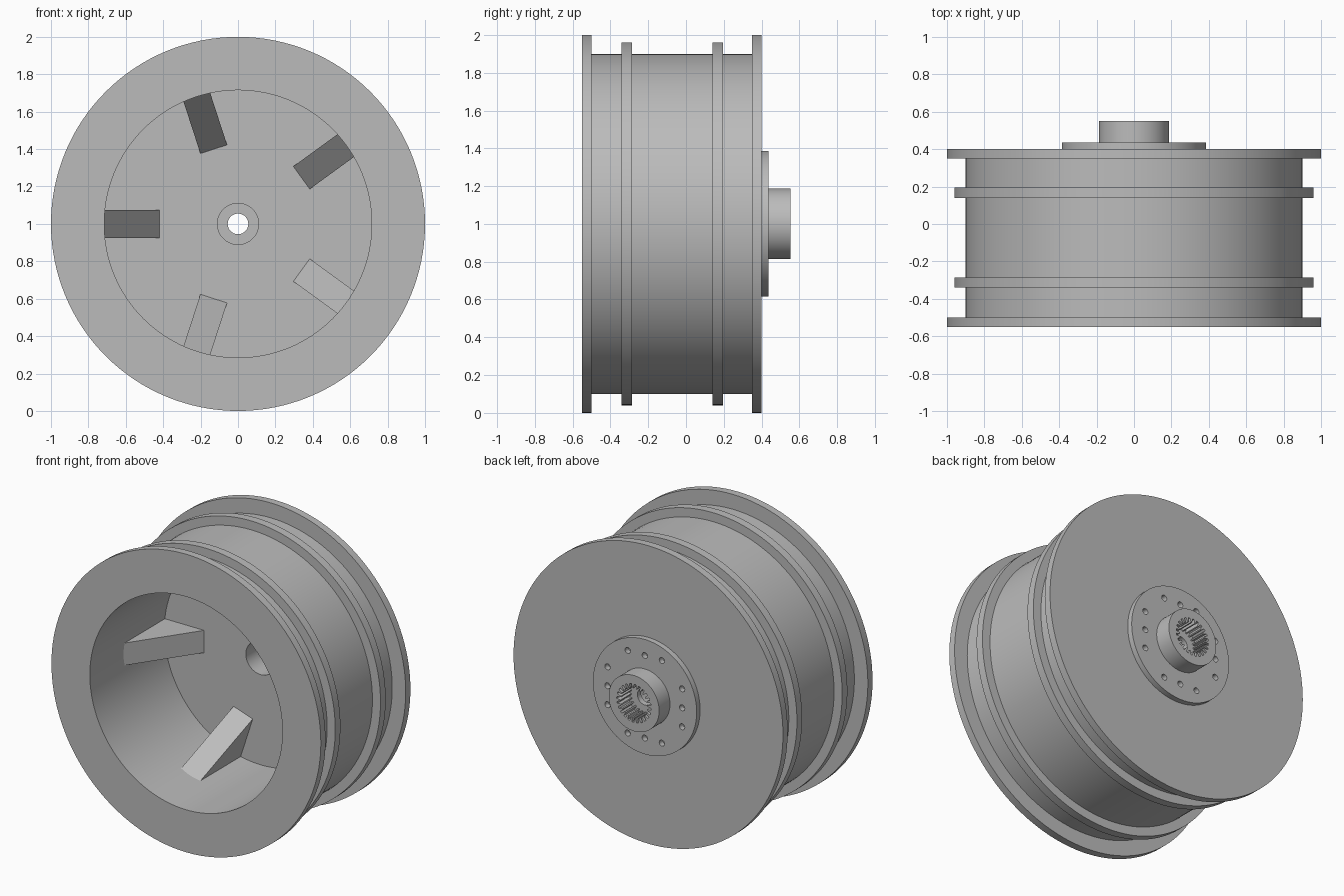
import bpy, bmesh, math
from mathutils import Matrix, Vector

CENTRE_Z = 1.0

cube = bpy.data.objects.get("Cube")
if cube:
    bpy.data.objects.remove(cube, do_unlink=True)

metal = bpy.data.materials.new("plain grey metal")
metal.use_nodes = True
GREY = (0.5, 0.5, 0.5, 1)
metal.diffuse_color = GREY
metal.node_tree.nodes["Principled BSDF"].inputs["Base Color"].default_value = GREY


def finish(obj):
    """Assign the metal and smooth the round walls."""
    obj.data.materials.clear()
    obj.data.materials.append(metal)
    bpy.ops.object.select_all(action='DESELECT')
    obj.select_set(True)
    bpy.context.view_layer.objects.active = obj
    bpy.ops.object.shade_smooth_by_angle(angle=math.radians(25))


def mesh_object(name, bm):
    bmesh.ops.recalc_face_normals(bm, faces=bm.faces[:])
    mesh = bpy.data.meshes.new(name)
    bm.to_mesh(mesh)
    bm.free()
    obj = bpy.data.objects.new(name, mesh)
    bpy.context.collection.objects.link(obj)
    obj.location.z = CENTRE_Z
    finish(obj)
    return obj


def lathe(name, profile, steps=128):
    """Turn a closed (radius, y) profile around the wheel axis."""
    bm = bmesh.new()
    verts = [bm.verts.new((r, y, 0)) for r, y in profile]
    edges = [bm.edges.new((v, verts[i - 1])) for i, v in enumerate(verts)]
    bmesh.ops.spin(bm, geom=verts + edges, cent=(0, 0, 0), axis=(0, 1, 0),
                   angle=math.tau, steps=steps, use_merge=True)
    bmesh.ops.remove_doubles(bm, verts=bm.verts[:], dist=1e-5)
    return mesh_object(name, bm)


def circle(radius, steps, cx=0, cz=0):
    return [(cx + radius * math.cos(math.tau * i / steps),
             cz + radius * math.sin(math.tau * i / steps)) for i in range(steps)]


def slab(name, loops, y0, y1):
    """Extrude an outline with holes between two depths."""
    curve = bpy.data.curves.new(name, 'CURVE')
    curve.dimensions = '2D'
    curve.fill_mode = 'BOTH'
    curve.extrude = (y1 - y0) / 2
    for loop in loops:
        spline = curve.splines.new('POLY')
        spline.points.add(len(loop) - 1)
        spline.use_cyclic_u = True
        for point, (x, z) in zip(spline.points, loop):
            point.co = (x, z, 0, 1)
    temp = bpy.data.objects.new(name + " outline", curve)
    bpy.context.collection.objects.link(temp)
    bpy.context.view_layer.update()
    mesh = bpy.data.meshes.new_from_object(
        temp.evaluated_get(bpy.context.evaluated_depsgraph_get()))
    bpy.data.objects.remove(temp, do_unlink=True)
    bm = bmesh.new()
    bm.from_mesh(mesh)
    bpy.data.meshes.remove(mesh)
    bmesh.ops.remove_doubles(bm, verts=bm.verts[:], dist=1e-5)
    bm.transform(Matrix.Translation((0, (y0 + y1) / 2, 0))
                 @ Matrix.Rotation(math.pi / 2, 4, 'X'))
    return mesh_object(name, bm)


# Rim: flanges, two ribs, deep front cavity and a centre bore
lathe("rim", [
    (.715, -.55), (1, -.55), (1, -.5), (.9, -.5),
    (.9, -.34), (.96, -.34), (.96, -.285), (.9, -.285),
    (.9, .14), (.96, .14), (.96, .195), (.9, .195),
    (.9, .35), (1, .35), (1, .4), (.11, .4), (.11, .24), (.715, .24)])

# Five triangular gussets between cavity wall and floor
for n in range(5):
    turn = Matrix.Rotation(math.pi + n * math.tau / 5, 4, 'Y')
    bm = bmesh.new()
    ends = [[bm.verts.new(turn @ Vector((r, y, side)))
             for r, y in ((.42, .24), (.72, -.2), (.72, .25), (.42, .25))]
            for side in (-.075, .075)]
    for end in ends:
        bm.faces.new(end)
    for i in range(4):
        bm.faces.new((ends[0][i - 1], ends[0][i], ends[1][i], ends[1][i - 1]))
    mesh_object(f"gusset_{n + 1}", bm)

# Mounting plate: three bolt holes along each side of a square
holes = []
for offset in (-.127, 0, .127):
    for row in (-.277, .277):
        holes.append(circle(.02, 20, offset, row))
        holes.append(circle(.02, 20, row, offset))
slab("mounting_plate", [circle(.385, 96), circle(.055, 48)] + holes, .4, .437)

# Hub with a toothed bore
TEETH = 24
bore = []
for t in range(TEETH):
    for step, radius in ((0, .128), (.4, .128), (.55, .1), (.85, .1)):
        a = math.tau * (t + step) / TEETH
        bore.append((radius * math.cos(a), radius * math.sin(a)))
slab("splined_hub", [circle(.187, 96), bore], .437, .552)
